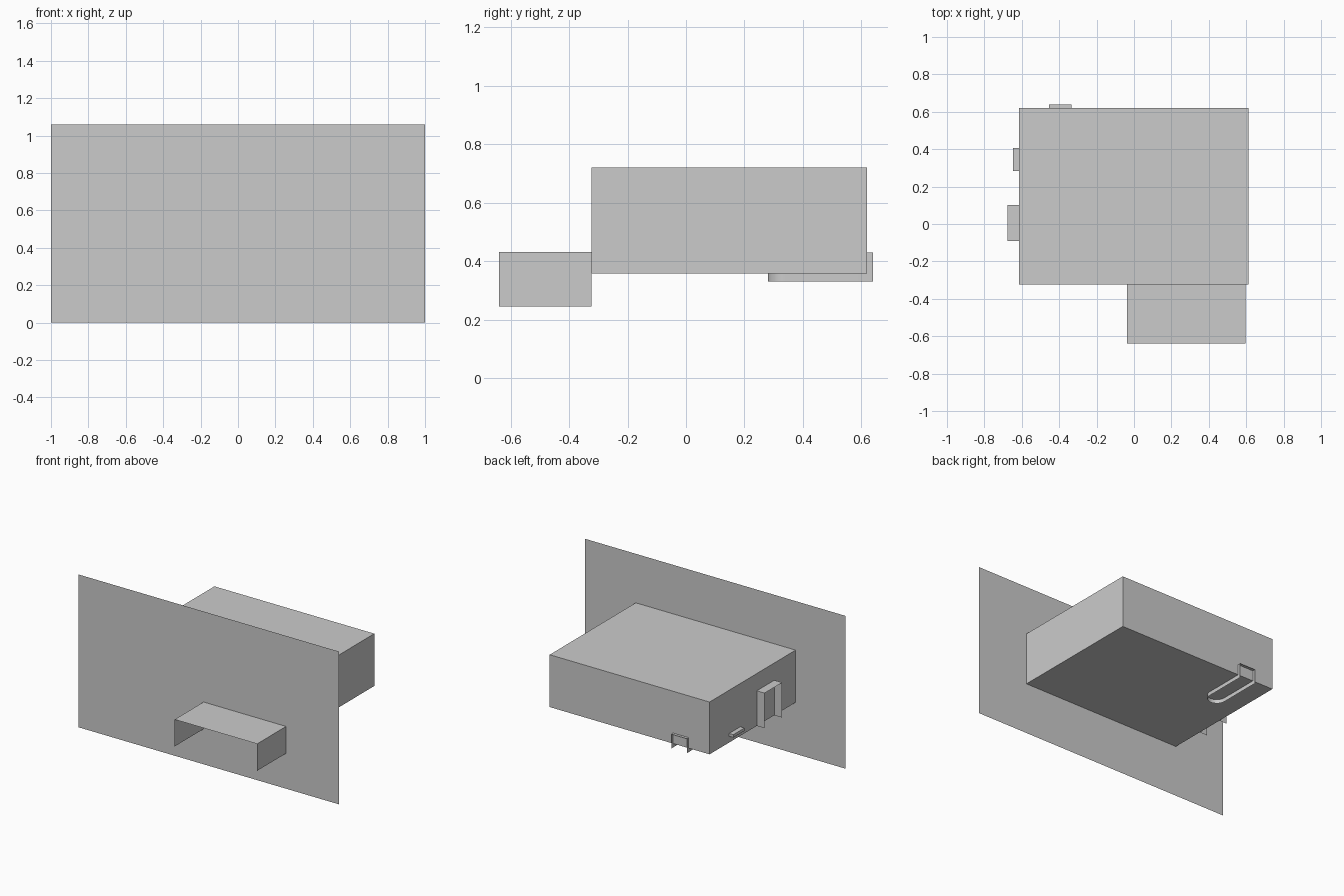
import bpy
from math import sin, cos, pi
from mathutils import Vector

if "Cube" in bpy.data.objects:
    bpy.data.objects.remove(bpy.data.objects["Cube"])


def make(name, verts, faces):
    me = bpy.data.meshes.new(name)
    me.from_pydata([tuple(v) for v in verts], [], faces)
    ob = bpy.data.objects.new(name, me)
    bpy.context.collection.objects.link(ob)
    return ob


def box(name, lo, hi):
    v = [(x, y, z) for z in (lo[2], hi[2]) for x, y in
         ((lo[0], lo[1]), (hi[0], lo[1]), (hi[0], hi[1]), (lo[0], hi[1]))]
    return make(name, v, [(3, 2, 1, 0), (4, 5, 6, 7)] +
                [(i, (i + 1) % 4, (i + 1) % 4 + 4, i + 4) for i in range(4)])


def strip(name, path, sweep):
    """Thin open sheet: a path swept along a vector."""
    n = len(path)
    pts = [Vector(p) for p in path]
    return make(name, pts + [p + Vector(sweep) for p in pts],
                [(i, i + 1, n + i + 1, n + i) for i in range(n - 1)])


def panel(name, x0, x1, z0, z1, y):
    return make(name, [(x0, y, z0), (x1, y, z0), (x1, y, z1), (x0, y, z1)], [(0, 1, 2, 3)])


FRONT, BACK, LEFT, BASE = -0.323, 0.62, -0.615, 0.357

# main block and the thin front sheets
box("main_block", (LEFT, FRONT, BASE), (0.612, BACK, 0.72))
panel("front_sheet", -1, 1, 0, 1.06, FRONT)
panel("inner_sheet", -0.885, 0.885, 0.09, 1.0, FRONT)

# open front hood: two sides and a roof
strip("front_hood", [(-0.038, FRONT, 0.245), (-0.038, FRONT, 0.432),
                     (0.595, FRONT, 0.432), (0.595, FRONT, 0.245)], (0, -0.64 - FRONT, 0))

# tall hood and small ledge on the left side
strip("side_hood", [(LEFT, -0.09, BASE), (LEFT, -0.09, 0.60),
                    (LEFT, 0.102, 0.60), (LEFT, 0.102, BASE)], (-0.06, 0, 0))
box("side_ledge", (-0.647, 0.283, 0.40), (LEFT, 0.405, 0.42))

# back outlet: open frame that continues as a round-ended wall under the block
X0, X1 = -0.455, -0.335
strip("back_frame", [(X0, BACK, 0.33), (X0, BACK, 0.43),
                     (X1, BACK, 0.43), (X1, BACK, 0.33)], (0, 0.02, 0))
c, r = (X0 + X1) / 2, (X1 - X0) / 2
arc = [(c - r * cos(a), 0.28 + r - r * sin(a), 0.33) for a in (pi * i / 16 for i in range(17))]
slot = strip("bottom_slot", [(X0, BACK, 0.33)] + arc + [(X1, BACK, 0.33)], (0, 0, BASE - 0.33))
for p in slot.data.polygons:
    p.use_smooth = True
